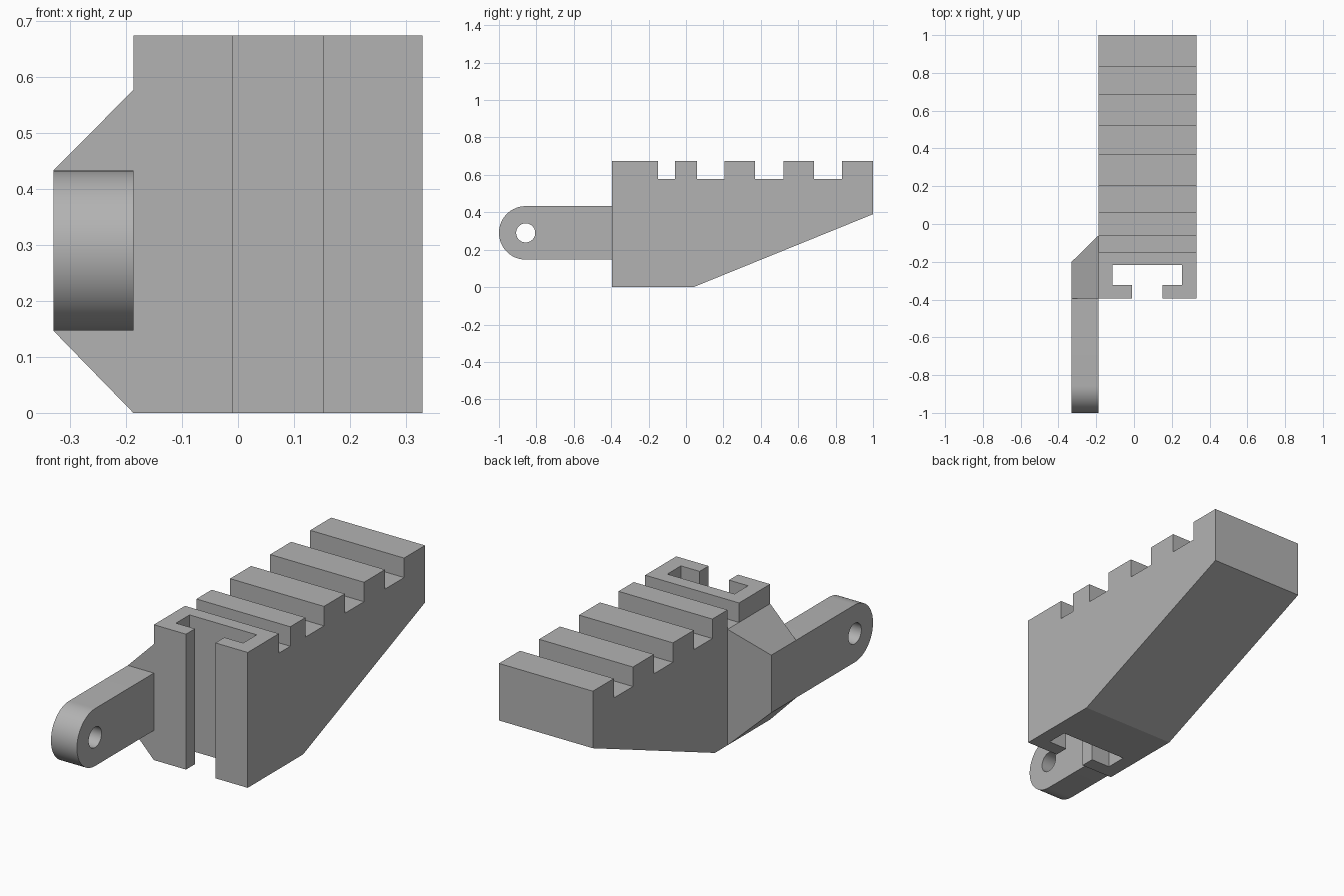
import bpy
import bmesh
from math import sin, cos, pi
from mathutils import Vector

cube = bpy.data.objects.get("Cube")
if cube:
    bpy.data.objects.remove(cube, do_unlink=True)

GREY = (0.45, 0.45, 0.45, 1)
mat = bpy.data.materials.new("plain grey")
mat.use_nodes = True
mat.diffuse_color = GREY
mat.node_tree.nodes["Principled BSDF"].inputs["Base Color"].default_value = GREY

# Shared dimensions
LEFT, RIGHT, OUTER = 0.33, -0.187, -0.33
FRONT, BACK = -0.395, 1.0
TOP, NOTCH = 0.674, 0.577
LUG_Z, LUG_R = 0.29, 0.143


def make_object(name, bm):
    bmesh.ops.recalc_face_normals(bm, faces=bm.faces)
    mesh = bpy.data.meshes.new(name)
    bm.to_mesh(mesh)
    bm.free()
    mesh.materials.append(mat)
    obj = bpy.data.objects.new(name, mesh)
    bpy.context.collection.objects.link(obj)
    return obj


def prism(name, points, direction):
    """Extrude a closed outline along a vector."""
    bm = bmesh.new()
    face = bm.faces.new([bm.verts.new(p) for p in points])
    ext = bmesh.ops.extrude_face_region(bm, geom=[face])
    verts = [g for g in ext["geom"] if isinstance(g, bmesh.types.BMVert)]
    bmesh.ops.translate(bm, verts=verts, vec=Vector(direction))
    return make_object(name, bm)


def cut(target, cutter):
    mod = target.modifiers.new("cut", "BOOLEAN")
    mod.operation = "DIFFERENCE"
    mod.solver = "EXACT"
    mod.object = cutter
    bpy.context.view_layer.objects.active = target
    bpy.ops.object.modifier_apply(modifier=mod.name)
    bpy.data.objects.remove(cutter, do_unlink=True)


def smooth(obj):
    bpy.ops.object.select_all(action="DESELECT")
    obj.select_set(True)
    bpy.context.view_layer.objects.active = obj
    bpy.ops.object.shade_smooth_by_angle(angle=pi / 6)


# Body: side outline with a toothed top and a sloping underside
outline = [(FRONT, 0), (0.04, 0), (BACK, 0.39), (BACK, TOP)]
for start, end in [(0.835, 0.685), (0.52, 0.37), (0.205, 0.06), (-0.06, -0.15)]:
    outline += [(start, TOP), (start, NOTCH), (end, NOTCH), (end, TOP)]
outline.append((FRONT, TOP))
body = prism("toothed_body", [(RIGHT, y, z) for y, z in outline], (LEFT - RIGHT, 0, 0))

# T-shaped slot running the full height at the front
slot = [(-0.01, -0.5), (0.152, -0.5), (0.152, -0.324), (0.255, -0.324),
        (0.255, -0.217), (-0.115, -0.217), (-0.115, -0.324), (-0.01, -0.324)]
cut(body, prism("slot_cutter", [(x, y, -0.2) for x, y in slot], (0, 0, 1.2)))

# Tapered brace between the body side and the lug
brace_bm = bmesh.new()
sections = [(RIGHT, -0.06, 0, NOTCH), (OUTER, -0.2, LUG_Z - LUG_R, LUG_Z + LUG_R)]
for x, y, low, high in sections:
    for p in [(x, FRONT, low), (x, y, low), (x, y, high), (x, FRONT, high)]:
        brace_bm.verts.new(p)
bmesh.ops.convex_hull(brace_bm, input=brace_bm.verts)
bmesh.ops.dissolve_limit(brace_bm, angle_limit=0.01, verts=brace_bm.verts, edges=brace_bm.edges)
make_object("side_brace", brace_bm)

# Lug: rounded arm with a pin hole
CENTRE = -1 + LUG_R
arm = [(FRONT, LUG_Z + LUG_R)]
for i in range(33):
    a = pi / 2 + pi * i / 32
    arm.append((CENTRE + LUG_R * cos(a), LUG_Z + LUG_R * sin(a)))
arm.append((FRONT, LUG_Z - LUG_R))
lug = prism("lug_arm", [(OUTER, y, z) for y, z in arm], (RIGHT - OUTER, 0, 0))
hole = [(OUTER - 0.1, CENTRE + 0.051 * cos(i * pi / 24), LUG_Z + 0.051 * sin(i * pi / 24))
        for i in range(48)]
cut(lug, prism("hole_cutter", hole, (0.4, 0, 0)))
smooth(lug)
